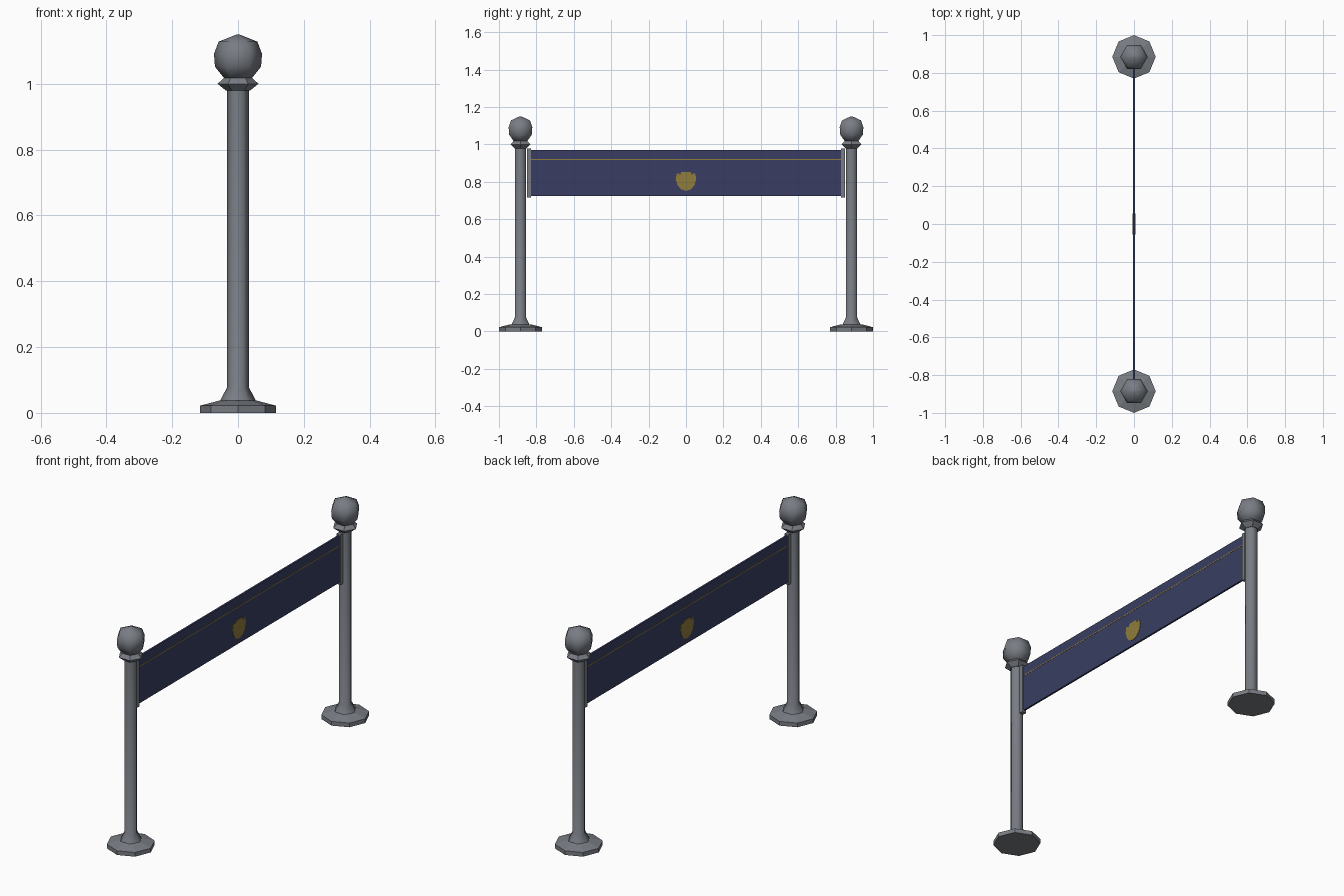
import bpy, bmesh, math

if "Cube" in bpy.data.objects:
    bpy.data.objects.remove(bpy.data.objects["Cube"])

POST_Y = 0.885


def material(name, rgb):
    m = bpy.data.materials.new(name)
    m.diffuse_color = (*rgb, 1)
    m.use_nodes = True
    m.node_tree.nodes["Principled BSDF"].inputs["Base Color"].default_value = m.diffuse_color
    return m


METAL = material("grey_metal", (0.19, 0.205, 0.23))
CLOTH = material("navy_cloth", (0.04, 0.048, 0.122))
GOLD = material("dull_gold", (0.28, 0.2, 0.045))


def finish(name, bm, mat, smooth=None):
    bmesh.ops.recalc_face_normals(bm, faces=bm.faces)
    me = bpy.data.meshes.new(name)
    bm.to_mesh(me)
    bm.free()
    me.materials.append(mat)
    ob = bpy.data.objects.new(name, me)
    bpy.context.collection.objects.link(ob)
    if smooth:
        bpy.ops.object.select_all(action='DESELECT')
        ob.select_set(True)
        bpy.context.view_layer.objects.active = ob
        bpy.ops.object.shade_smooth_by_angle(angle=math.radians(smooth))
    return ob


def lathe(name, profile, sides, y, mat, smooth=None):
    """Stack of (radius, z) rings with a corner on +x, capped at both ends."""
    bm = bmesh.new()
    rings = [[bm.verts.new((r * math.cos(2 * math.pi * i / sides),
                            y + r * math.sin(2 * math.pi * i / sides), z))
              for i in range(sides)] for r, z in profile]
    for a, b in zip(rings, rings[1:]):
        for i in range(sides):
            j = (i + 1) % sides
            bm.faces.new((a[i], a[j], b[j], b[i]))
    bm.faces.new(rings[0])
    bm.faces.new(rings[-1])
    return finish(name, bm, mat, smooth)


def box(name, lo, hi, mat):
    bm = bmesh.new()
    bmesh.ops.create_cube(bm, size=1)
    for v in bm.verts:
        v.co = [(l + h) / 2 + c * (h - l) for c, l, h in zip(v.co, lo, hi)]
    return finish(name, bm, mat)


# Posts: octagonal foot, six-sided pole, collar and ball, banner clamp
for side, s in (("left", -1), ("right", 1)):
    y = s * POST_Y
    lathe(side + "_foot", [(0.115, 0), (0.115, 0.022), (0.055, 0.038)], 8, y, METAL)
    lathe(side + "_pole", [(0.055, 0.036), (0.033, 0.078), (0.033, 0.985)],
          6, y, METAL, 65)
    lathe(side + "_collar", [(0.036, 0.979), (0.062, 1.0), (0.042, 1.019)], 6, y, METAL)
    lathe(side + "_ball", [(0.042, 1.017), (0.07, 1.052), (0.073, 1.091),
                           (0.059, 1.128), (0.004, 1.15)], 6, y, METAL, 65)
    ys = sorted((s * 0.829, s * 0.85))
    box(side + "_clamp", (-0.012, ys[0], 0.715), (0.012, ys[1], 0.977), METAL)

# Banner
box("banner", (-0.005, -0.832, 0.725), (0.005, 0.832, 0.97), CLOTH)

# Stripe and plain shield plate on both faces of the banner
half = [(0, 0.853), (0.026, 0.853), (0.03, 0.838), (0.036, 0.838), (0.04, 0.846),
        (0.05, 0.842), (0.055, 0.815), (0.046, 0.782), (0.027, 0.76), (0, 0.751)]
outline = half + [(-y, z) for y, z in half[-2:0:-1]]
for side, s in (("front", 1), ("rear", -1)):
    xs = sorted((s * 0.004, s * 0.006))
    box(side + "_stripe", (xs[0], -0.829, 0.916), (xs[1], 0.829, 0.921), GOLD)
    bm = bmesh.new()
    f = bm.faces.new([bm.verts.new((s * 0.004, y, z)) for y, z in outline])
    ext = bmesh.ops.extrude_face_region(bm, geom=[f])
    for v in ext["geom"]:
        if isinstance(v, bmesh.types.BMVert):
            v.co.x = s * 0.007
    finish(side + "_shield", bm, GOLD)
